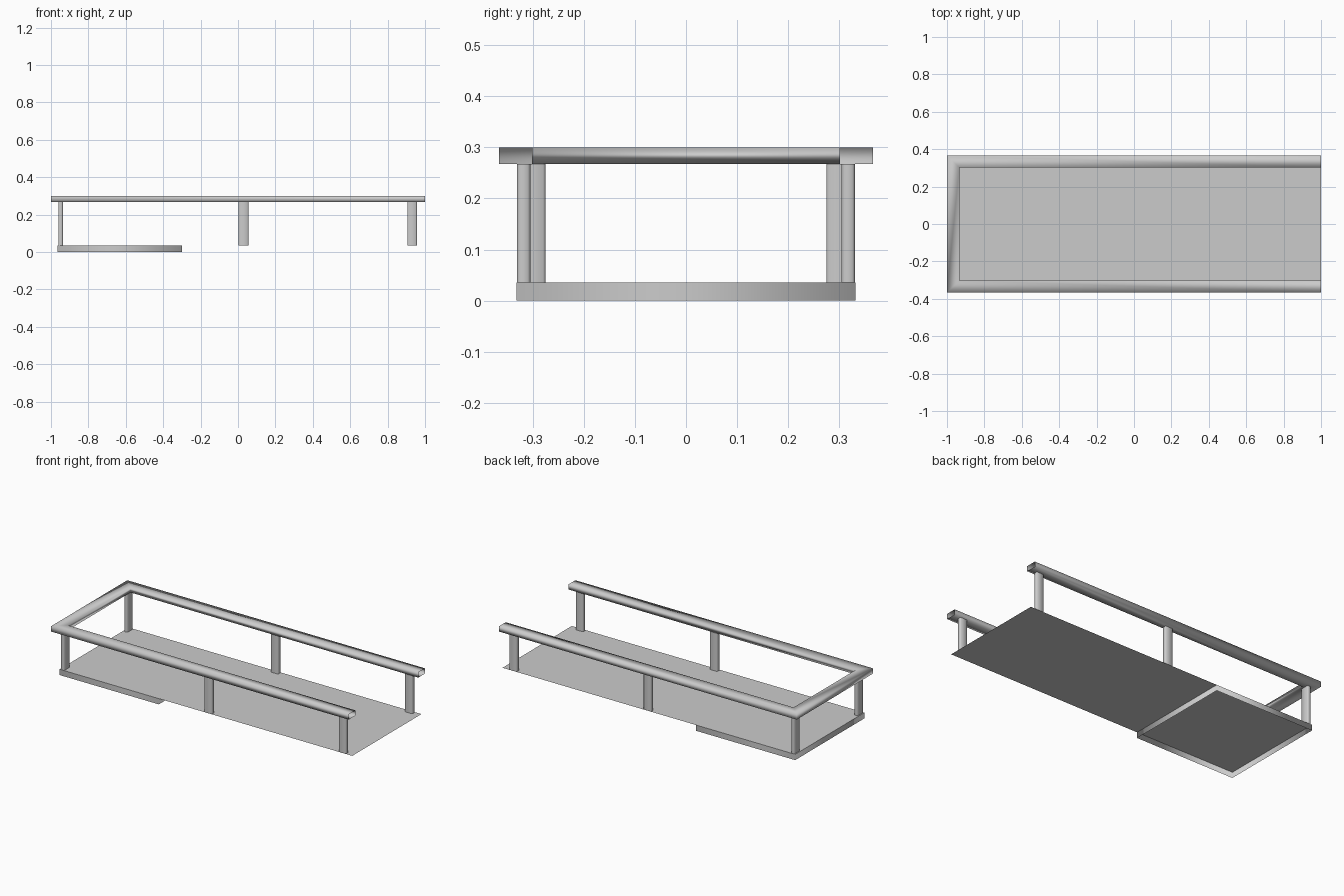
import bpy, bmesh

if "Cube" in bpy.data.objects:
    bpy.data.objects.remove(bpy.data.objects["Cube"])

# One grey for everything
grey = bpy.data.materials.new("light_grey")
grey.diffuse_color = (0.6, 0.6, 0.6, 1)
grey.use_nodes = True
grey.node_tree.nodes["Principled BSDF"].inputs["Base Color"].default_value = grey.diffuse_color


def make(name, verts, faces, smooth=True):
    me = bpy.data.meshes.new(name)
    me.from_pydata(verts, [], faces)
    me.materials.append(grey)
    for p in me.polygons:
        p.use_smooth = smooth
    ob = bpy.data.objects.new(name, me)
    bpy.context.collection.objects.link(ob)
    return ob


def loft(name, rings, close=False):
    """Skin a list of equal rings, leaving the ends open."""
    n = len(rings[0])
    verts = [v for r in rings for v in r]
    faces = []
    for i in range(len(rings) - 1):
        for j in range(n):
            k = (j + 1) % n
            faces.append((i * n + j, i * n + k, (i + 1) * n + k, (i + 1) * n + j))
    ob = make(name, verts, faces)
    bm = bmesh.new()
    bm.from_mesh(ob.data)
    bmesh.ops.recalc_face_normals(bm, faces=bm.faces)
    bm.to_mesh(ob.data)
    bm.free()
    return ob


# U-shaped handrail: rectangular section, mitred at the closed end
OUT, INN, ZB, ZT = 0.366, 0.302, 0.268, 0.30
rings = []
for x_out, x_in, s in ((1, 1, -1), (-1, -0.934, -1), (-1, -0.934, 1), (1, 1, 1)):
    rings.append([(x_out, s * OUT, ZB), (x_out, s * OUT, ZT),
                  (x_in, s * INN, ZT), (x_in, s * INN, ZB)])
loft("handrail", rings)

# Thin deck sheet
DZ, DY, DX = 0.035, 0.332, -0.966
make("deck", [(DX, -DY, DZ), (1, -DY, DZ), (1, DY, DZ), (DX, DY, DZ)],
     [(0, 1, 2, 3)], False)

# Skirt under the closed end of the deck
loft("deck_skirt", [[(DX, -DY, z), (-0.30, -DY, z), (-0.30, DY, z), (DX, DY, z)]
                    for z in (0, DZ)])


# Flat posts with softened edges
def post(name, x0, x1, y0, y1, c=0.005):
    outline = [(x0 + c, y0), (x1 - c, y0), (x1, y0 + c), (x1, y1 - c),
               (x1 - c, y1), (x0 + c, y1), (x0, y1 - c), (x0, y0 + c)]
    return loft(name, [[(x, y, z) for x, y in outline] for z in (DZ, ZB)])


for side, s in (("front", -1), ("back", 1)):
    for part, x0, x1, ya, yb in (("corner", -0.96, -0.936, 0.275, 0.331),
                                 ("middle", 0.004, 0.056, 0.305, 0.331),
                                 ("end", 0.906, 0.957, 0.305, 0.331)):
        y0, y1 = sorted((s * ya, s * yb))
        post(f"{side}_{part}_post", x0, x1, y0, y1)
